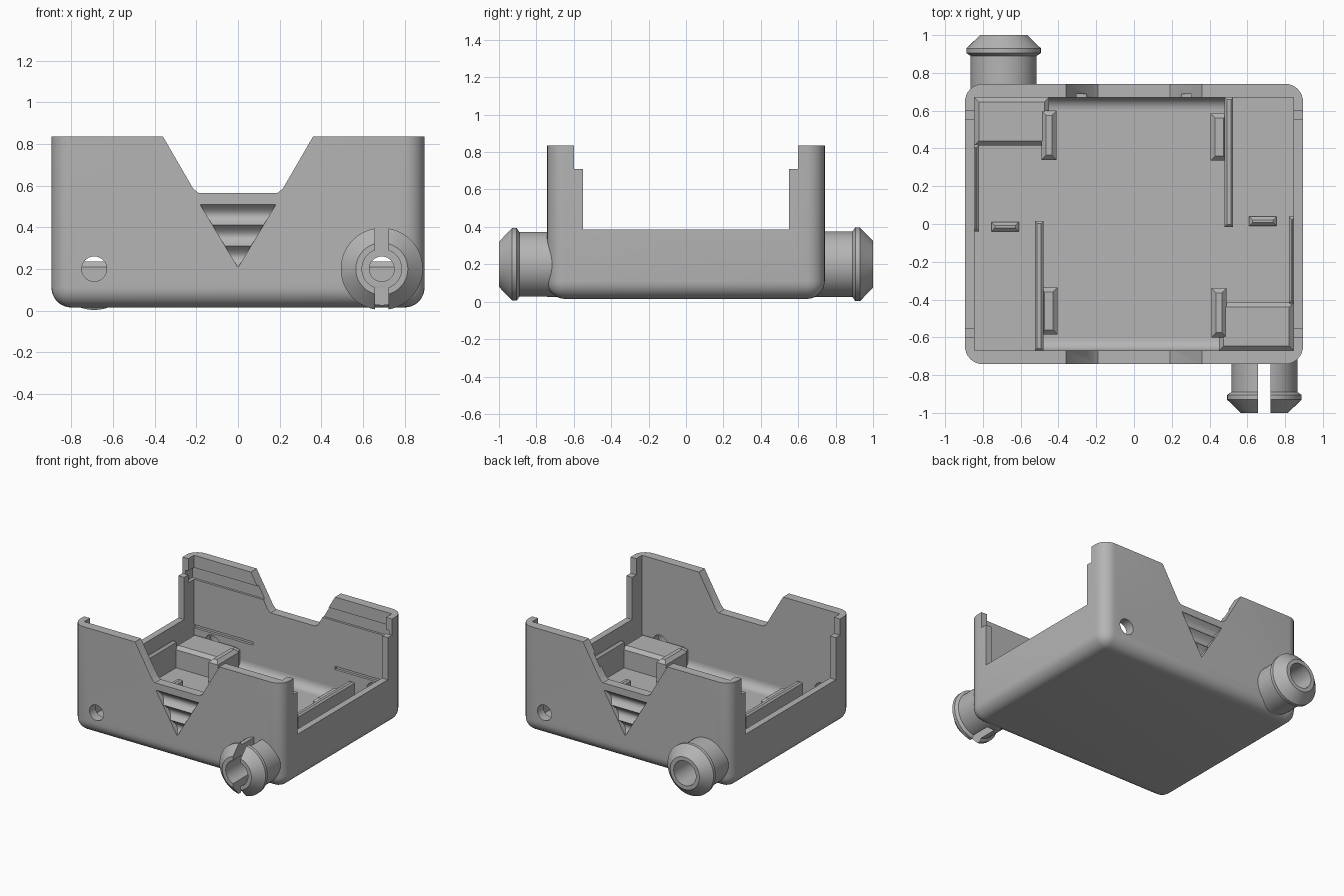
import bpy, bmesh, math
from mathutils import Vector

if "Cube" in bpy.data.objects:
    bpy.data.objects.remove(bpy.data.objects["Cube"], do_unlink=True)

grey = bpy.data.materials.new("plain grey")
grey.use_nodes = True
grey.diffuse_color = (0.46, 0.46, 0.46, 1)
grey.node_tree.nodes["Principled BSDF"].inputs["Base Color"].default_value = (0.46, 0.46, 0.46, 1)

FLOOR, IN_X, IN_Y, OUT_X, OUT_Y, TOP = 0.07, 0.845, 0.67, 0.895, 0.742, 0.835
PLUG_X, PLUG_Z = 0.69, 0.2


def finish(name, bm):
    bmesh.ops.recalc_face_normals(bm, faces=bm.faces)
    me = bpy.data.meshes.new(name)
    bm.to_mesh(me)
    bm.free()
    ob = bpy.data.objects.new(name, me)
    bpy.context.collection.objects.link(ob)
    me.materials.append(grey)
    return ob


def box_mesh(x, y, z):
    """Box between pairs of limits."""
    bm = bmesh.new()
    bmesh.ops.create_cube(bm, size=1)
    for v in bm.verts:
        v.co = Vector([a + (b - a) * (c + 0.5) for (a, b), c in zip((x, y, z), v.co)])
    return bm


def box(name, x, y, z, s=1, chamfer=0):
    """Box, half-turned when s is -1, with optional chamfer round the top."""
    bm = box_mesh(x, y, z)
    if chamfer:
        edges = [e for e in bm.edges if all(v.co.z > z[1] - 1e-4 for v in e.verts)]
        bmesh.ops.bevel(bm, geom=edges, offset=chamfer, segments=1, affect='EDGES')
    for v in bm.verts:
        v.co.x *= s
        v.co.y *= s
    return finish(name, bm)


def prism(name, pts, a, b, place):
    """Extrude a 2D outline from a to b; place maps (u, v, depth) to xyz."""
    bm = bmesh.new()
    rings = [[bm.verts.new(place(u, v, d)) for u, v in pts] for d in (a, b)]
    bm.faces.new(rings[0])
    bm.faces.new(rings[1])
    n = len(pts)
    for i in range(n):
        j = (i + 1) % n
        bm.faces.new((rings[0][i], rings[0][j], rings[1][j], rings[1][i]))
    return finish(name, bm)


def along_y(u, v, d):
    return (u, d, v)


def lathe(name, profile, s, n=48):
    """Closed profile of (radius, distance) spun about the plug axis."""
    bm = bmesh.new()
    rings = []
    for k in range(n):
        a = 2 * math.pi * k / n
        rings.append([bm.verts.new((s * (PLUG_X + r * math.cos(a)), -s * d,
                                    PLUG_Z + r * math.sin(a))) for r, d in profile])
    m = len(profile)
    for k in range(n):
        p, q = rings[k], rings[(k + 1) % n]
        for i in range(m):
            j = (i + 1) % m
            bm.faces.new((p[i], p[j], q[j], q[i]))
    return finish(name, bm)


def cut(target, cutter):
    mod = target.modifiers.new("cut", 'BOOLEAN')
    mod.operation = 'DIFFERENCE'
    mod.solver = 'EXACT'
    mod.object = cutter
    bpy.context.view_layer.objects.active = target
    bpy.ops.object.modifier_apply(modifier=mod.name)
    bpy.data.objects.remove(cutter, do_unlink=True)


def scallop_cutter(s):
    """Downward triangle with three scooped grip bands."""
    high, low, half, rows = 0.51, 0.21, 0.18, 24
    bm = bmesh.new()
    rings = []
    for i in range(rows + 1):
        t = i / rows
        w = half * (1 - t) + 0.002
        depth = 0.004 + 0.036 * abs(math.sin(3 * math.pi * t))
        z = high + (low - high) * t
        rings.append([bm.verts.new((s * x, s * y, z)) for x, y in
                      ((-w, -0.8), (w, -0.8), (w, depth - OUT_Y), (-w, depth - OUT_Y))])
    bm.faces.new(rings[0])
    bm.faces.new(rings[-1])
    for p, q in zip(rings, rings[1:]):
        for i in range(4):
            j = (i + 1) % 4
            bm.faces.new((p[i], p[j], q[j], q[i]))
    return finish("scallop_cutter", bm)


# Tray shell with rounded corners and rounded underside
bm = box_mesh((-OUT_X, OUT_X), (-OUT_Y, OUT_Y), (0.015, TOP))
edges = [e for e in bm.edges if not all(v.co.z > 0.5 for v in e.verts)]
bmesh.ops.bevel(bm, geom=edges, offset=0.095, segments=8, profile=0.5, affect='EDGES')
tray = finish("tray_shell", bm)
cut(tray, box("cavity", (-IN_X, IN_X), (-IN_Y, IN_Y), (FLOOR, 1)))

# Lowered end walls with stepped corner posts
step = [(-0.6, 1), (-0.6, 0.71), (-0.55, 0.71), (-0.55, 0.385)]
step += [(-y, z) for y, z in reversed(step)]
cut(tray, prism("end_opening", step, -1, 1, lambda u, v, d: (d, u, v)))

# V notches in the long walls
notch = [(-0.46, 1), (-0.36, TOP), (-0.215, 0.585), (-0.19, 0.565)]
notch += [(-x, z) for x, z in reversed(notch)]
cut(tray, prism("notch", notch, -1, 1, along_y))

circle = [(0.06 * math.cos(k * math.pi / 16), 0.06 * math.sin(k * math.pi / 16)) for k in range(32)]
for s in (1, -1):
    # Grip arrow, lid groove, side slot and pin holes
    cut(tray, scallop_cutter(s))
    cut(tray, box("lid_groove", (-0.87, 0.87), (0.6, 0.687), (0.65, 0.74), s))
    for x in ((-0.845, -0.34), (0.36, 0.82)):
        cut(tray, box("side_slot", x, (0.6, 0.69), (0.275, 0.3), s))
    for x in (-PLUG_X, PLUG_X):
        cut(tray, prism("pin_hole", [(x + u, PLUG_Z + v) for u, v in circle],
                        s * 0.6, s * 0.8, along_y))

for s, side in ((1, "front"), (-1, "back")):
    # Split barbed plug
    plug = lathe(side + "_plug", [(0.095, 0.735), (0.095, 1), (0.125, 1), (0.197, 0.93),
                                  (0.197, 0.905), (0.175, 0.89), (0.175, 0.69), (0.095, 0.69)], s)
    cut(plug, box("plug_slot", (PLUG_X - 0.033, PLUG_X + 0.033), (-1.1, -0.742), (-0.1, 0.6), s))

    # Corner platform with its guide post
    box(side + "_platform", (0.45, IN_X), (-IN_Y, -0.415), (FLOOR - 0.01, 0.235), s, 0.025)
    box(side + "_platform_post", (0.41, 0.49), (-0.6, -0.34), (FLOOR - 0.01, 0.255), s, 0.025)

    # Long divider rib with its guide post
    box(side + "_divider_rib", (-0.525, -0.48), (-IN_Y, 0.015), (FLOOR - 0.01, 0.225), s, 0.012)
    box(side + "_rib_post", (-0.5, -0.405), (-0.585, -0.335), (FLOOR - 0.01, 0.195), s, 0.025)

    # Thickened part of the end wall and small floor lug
    box(side + "_end_pad", (0.82, IN_X + 0.01), (-0.42, 0.04), (FLOOR - 0.01, 0.28), s, 0.015)
    box(side + "_floor_lug", (0.61, 0.755), (-0.01, 0.04), (FLOOR - 0.01, 0.11), s, 0.018)

    # Concave fillet between floor and long wall
    r = 0.065
    arc = [(-s * (IN_Y - r + r * math.sin(a)), FLOOR + r - r * math.cos(a))
           for a in (k * math.pi / 16 for k in range(9))]
    arc.append((-s * (IN_Y + 0.01), FLOOR - 0.01))
    prism(side + "_floor_fillet", arc, -0.49, 0.49, lambda u, v, d: (d, u, v))

# Direction arrow plate on the floor
prism("floor_arrow", [(-0.22, 0), (0, -0.13), (0, 0.13)], FLOOR - 0.002, FLOOR + 0.006,
      lambda u, v, d: (u, v, d))

# Smooth round surfaces, keep edges crisp
bpy.ops.object.select_all(action='DESELECT')
for ob in bpy.context.collection.objects:
    if ob.type == 'MESH' and ob.data.materials and ob.data.materials[0] == grey:
        ob.select_set(True)
        bpy.context.view_layer.objects.active = ob
bpy.ops.object.shade_smooth_by_angle(angle=math.radians(30))
